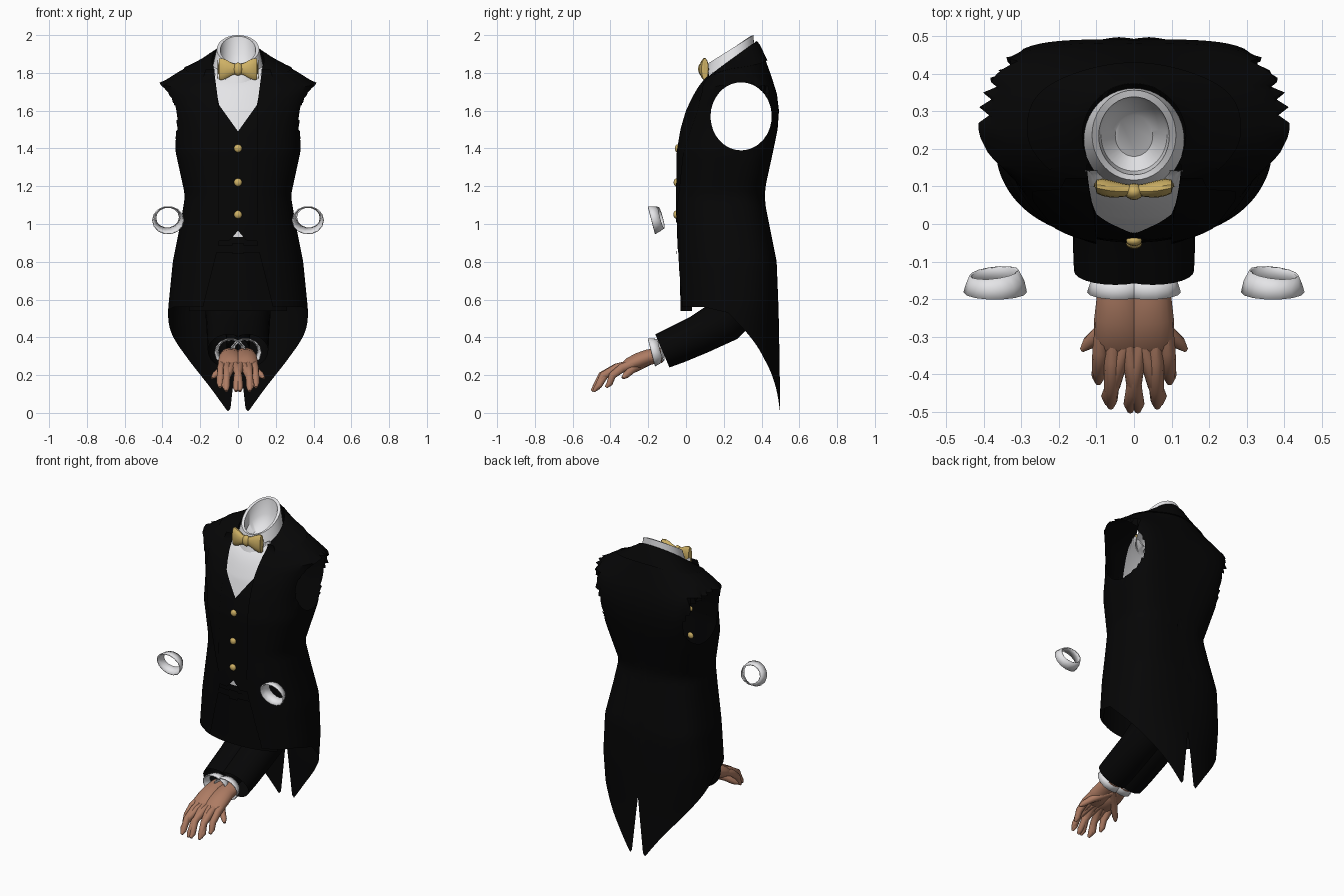
import bpy, bmesh, math
from mathutils import Vector
from mathutils.bvhtree import BVHTree

if "Cube" in bpy.data.objects:
    bpy.data.objects.remove(bpy.data.objects["Cube"])


def material(name, col):
    m = bpy.data.materials.new(name)
    m.diffuse_color = (*col, 1)
    m.use_nodes = True
    m.node_tree.nodes["Principled BSDF"].inputs["Base Color"].default_value = m.diffuse_color
    return m


BLACK = material("black cloth", (0.0017, 0.0017, 0.0018))
WHITE = material("white linen", (0.78, 0.78, 0.80))
GOLD = material("gold satin", (0.62, 0.44, 0.13))
SKIN = material("skin", (0.42, 0.20, 0.125))


def finish(name, bm, mat, mirror=False):
    bmesh.ops.recalc_face_normals(bm, faces=bm.faces)
    me = bpy.data.meshes.new(name)
    bm.to_mesh(me)
    bm.free()
    me.materials.append(mat)
    for p in me.polygons:
        p.use_smooth = True
    me.set_sharp_from_angle(angle=math.radians(40))
    ob = bpy.data.objects.new(name, me)
    bpy.context.collection.objects.link(ob)
    if mirror:
        ob.modifiers.new("Mirror", 'MIRROR').use_mirror_merge = False
    return ob


def interp(table, z):
    """Piecewise linear lookup of a row (key, values...)."""
    if z <= table[0][0]:
        return table[0][1:]
    for a, b in zip(table, table[1:]):
        if z <= b[0]:
            k = (z - a[0]) / (b[0] - a[0])
            return [p + (q - p) * k for p, q in zip(a[1:], b[1:])]
    return table[-1][1:]


def loft(bm, rings, closed=True):
    rows = [[bm.verts.new(p) for p in r] for r in rings]
    n = len(rows[0])
    for a, b in zip(rows, rows[1:]):
        for i in range(n if closed else n - 1):
            j = (i + 1) % n
            bm.faces.new((a[i], a[j], b[j], b[i]))
    return rows


def tube(bm, pts, n=14, caps=True):
    """Sweep ellipses along points (x, y, z, side radius, height radius)."""
    rings = []
    for i, p in enumerate(pts):
        a, b = pts[max(i - 1, 0)], pts[min(i + 1, len(pts) - 1)]
        t = (Vector(b[:3]) - Vector(a[:3])).normalized()
        side = Vector((1, 0, 0)) - t * t.x
        side = side.normalized() if side.length > 0.2 else Vector((0, 1, 0))
        up = t.cross(side)
        rings.append([Vector(p[:3]) + side * p[3] * math.cos(k * math.tau / n)
                      + up * p[4] * math.sin(k * math.tau / n) for k in range(n)])
    rows = loft(bm, rings)
    if caps:
        bm.faces.new(rows[0])
        bm.faces.new(rows[-1])


# ---- Jacket: shell from hem to shoulder line, then on to the tilted neck ----
BODY = [(0, .37, -.04, .50, 2), (.3, .37, -.04, .495, 2), (.55, .37, -.045, .49, 2.5),
        (.8, .345, -.05, .48, 3), (1.0, .305, -.055, .44, 3), (1.15, .28, -.055, .41, 3),
        (1.38, .33, -.05, .46, 3.7), (1.5, .335, -.03, .485, 4.5), (1.6, .355, 0, .492, 5),
        (1.7, .395, .05, .48, 3.6), (1.76, .425, .09, .455, 2.5)]
HEM = [(0, .38), (9, 0), (12, .01), (30, .13), (54, .28), (74, .42), (90, .53), (110, .56)]
OPEN = [(.5, .2), (.7, .15), (.9, .1), (1.45, .1), (1.65, .105), (1.8, .125)]


def body(phi, z):
    w, yf, yb, pb = interp(BODY, z)
    c, s = math.cos(phi), math.sin(phi)
    d, p = (yb - yf) / 2, (pb if s > 0 else 2.3)
    r = (abs(c / w) ** p + abs(s / d) ** p) ** (-1 / p)
    return Vector((r * c, (yf + yb) / 2 + r * s, z))


def tilted(rx, ry, cy, zc, tilt, n=40):
    return [Vector((rx * math.cos(a), cy + ry * math.sin(a), zc + tilt * math.sin(a)))
            for a in (k * math.tau / n for k in range(n))]


N, ROWS, TOP = 128, 40, 8
neck = tilted(.138, .138, .235, 1.867, .1, N)
columns = []
for i in range(N):
    phi = i * math.tau / N
    s = math.sin(phi)
    back = abs((math.degrees(phi) - 90 + 180) % 360 - 180)
    z0 = interp(HEM, back)[0]
    z1 = 1.74 - (.02 * s if s > 0 else .14 * s * s)
    col = [body(phi, z0 + (z1 - z0) * k / ROWS) for k in range(ROWS + 1)]
    for k in range(1, TOP + 1):
        u = k / TOP
        q = col[ROWS].lerp(neck[i], u)
        q.z += .02 * math.sin(math.pi * u)
        col.append(q)
    columns.append(col)
bm = bmesh.new()
rows = loft(bm, list(zip(*columns)))
column_of = {v: i for r in rows for i, v in enumerate(r)}
surface = BVHTree.FromBMesh(bm)


def cut(test, snap):
    """Remove faces by rule and move the new edge onto a clean outline."""
    gone = [f for f in bm.faces if test(f.calc_center_median())]
    edge = {v for f in gone for v in f.verts}
    bmesh.ops.delete(bm, geom=gone, context='FACES')
    for v in edge:
        if v.is_valid:
            snap(v)


def hole(p):
    return math.hypot((p.y - .292) / .162, (p.z - 1.57) / .18)


def snap_hole(v):
    k = 1 / hole(v.co)
    v.co.y, v.co.z = .292 + (v.co.y - .292) * k, 1.57 + (v.co.z - 1.57) * k
    if v.co.z > 1.66 and v.co.y > .28 and column_of[v] % 2:   # frayed shoulder edge
        v.co.x *= .93


def snap_front(v):
    v.co.x = math.copysign(interp(OPEN, v.co.z)[0], v.co.x)


cut(lambda p: abs(p.x) > .2 and hole(p) < 1, snap_hole)
cut(lambda p: p.y < .17 and abs(p.x) < interp(OPEN, p.z)[0], snap_front)
finish("jacket", bm, BLACK)

# ---- Turned jacket collar round the neck ----
bm = bmesh.new()
idx = [i % N for i in range(-9, N // 2 + 10)]
centre = Vector((0, .235, 1.8))
rings = []
for k, off in ((ROWS + 4, .002), (ROWS + 4, .009), (ROWS + 7, .008), (ROWS + 8, .003)):
    rings.append([columns[i][k] + (columns[i][k] - centre).normalized() * off for i in idx])
loft(bm, rings, closed=False)
finish("jacket_collar", bm, BLACK)


# ---- Sheets that follow the front of the body ----
def front(x, z):
    hit = surface.ray_cast(Vector((x, -2, max(z, .58))), Vector((0, 1, 0)))[0]
    return min(hit.y, .13) if hit else .13


def sheet(name, fn, offset, mat, nu=26, nv=24, mirror=False):
    bm = bmesh.new()
    rings = []
    for j in range(nv + 1):
        pts = [fn(i / nu, j / nv) for i in range(nu + 1)]
        rings.append([Vector((x, front(x, z) + offset, z)) for x, z in pts])
    loft(bm, rings, closed=False)
    return finish(name, bm, mat, mirror)


def between(half, low, high):
    def fn(u, v):
        x = (2 * u - 1) * half
        a, b = low(abs(x)), high(abs(x))
        return x, a + (b - a) * v
    return fn


def neckline(x):
    return 1.49 + 1.4 * min(x, .1) + 5 * max(x - .1, 0)


sheet("shirt_front", between(.13, lambda x: neckline(x) - .03, lambda x: 1.755 + .6 * x),
      .012, WHITE)
sheet("shirt_hem", between(.045, lambda x: .93, lambda x: .975), .012, WHITE, nv=2)
sheet("waistcoat", between(.13, lambda x: .965 - 1.2 * x if x < .045 else .91, neckline),
      .006, BLACK)
sheet("trousers_front", between(.26, lambda x: .54, lambda x: .93), .016, BLACK)
sheet("belt", between(.13, lambda x: .85, lambda x: .89), .008, BLACK, nv=2)
sheet("buckle", between(.03, lambda x: .84, lambda x: .9), .002, BLACK, nu=4, nv=2)
LAPEL = [(1.0, .105), (1.3, .19), (1.6, .27), (1.71, .27), (1.73, .2), (1.82, .17)]


def lapel_point(u, v):
    z = 1.0 + .82 * v
    a, b = interp(OPEN, z)[0], interp(LAPEL, z)[0]
    return a + (b - a) * u, z


sheet("lapel", lapel_point, -.007, BLACK, nu=8, nv=40, mirror=True)

# ---- Shirt collar with closed bowl inside ----
bm = bmesh.new()
rows = loft(bm, [tilted(.134, .137, .225, 1.83, .092), tilted(.112, .12, .237, 1.925, .075),
                 tilted(.094, .104, .235, 1.922, .072), tilted(.088, .094, .235, 1.84, .06),
                 tilted(.05, .055, .235, 1.80, .03)])
bm.faces.new(rows[-1])
finish("shirt_collar", bm, WHITE)

# ---- Bow tie ----
bm = bmesh.new()
tube(bm, [(.005, .09, 1.82, .014, .026), (.03, .09, 1.82, .018, .032), (.06, .093, 1.82, .023, .05),
          (.085, .098, 1.82, .023, .06), (.1, .1, 1.82, .018, .058), (.107, .102, 1.82, .008, .05)])
finish("bow_tie_wing", bm, GOLD, mirror=True)


def ball(name, loc, size, mat):
    bm = bmesh.new()
    bmesh.ops.create_uvsphere(bm, u_segments=16, v_segments=10, radius=1)
    bmesh.ops.scale(bm, verts=bm.verts, vec=size)
    bmesh.ops.translate(bm, verts=bm.verts, vec=loc)
    finish(name, bm, mat)


ball("bow_tie_knot", (0, .086, 1.82), (.025, .022, .035), GOLD)
for z in (1.05, 1.22, 1.40):
    ball("waistcoat_button", (0, front(0, z) + .002, z), (.021, .014, .021), GOLD)

# ---- Sleeves, lying low inside the jacket ----
bm = bmesh.new()
tube(bm, [(.04, .3, 1.03, .12, .12), (.04, .3, .87, .13, .155), (.045, .3, .70, .13, .14),
          (.05, .28, .58, .125, .135), (.05, .2, .485, .12, .118), (.05, .07, .415, .115, .105),
          (.05, -.05, .36, .113, .1), (.05, -.125, .328, .11, .095)], n=24, caps=False)
finish("sleeve", bm, BLACK, mirror=True)

# ---- Cuffs: one pair at the wrists, one pair floating beside the waist ----
for name, dx, dz in (("wrist_cuff", -.33, -.70), ("loose_cuff", 0, 0)):
    bm = bmesh.new()
    tube(bm, [(.373 + dx, -.13, 1.034 + dz, .066, .06), (.37 + dx, -.155, 1.027 + dz, .078, .07),
              (.37 + dx, -.182, 1.02 + dz, .085, .078)], n=14, caps=False)
    ob = finish(name, bm, WHITE, mirror=True)
    ob.modifiers.new("Thickness", 'SOLIDIFY').thickness = .006

# ---- Hands: palm, four fingers and thumb, mirrored so they overlap ----
bm = bmesh.new()
tube(bm, [(.04, -.13, .305, .055, .04), (.04, -.2, .295, .06, .042), (.04, -.25, .275, .066, .044),
          (.038, -.30, .255, .068, .038), (.038, -.335, .24, .058, .022)], n=18)
FINGERS = [(-.015, -.07, -.475, .125), (.02, -.01, -.495, .115),
           (.054, .062, -.485, .115), (.085, .095, -.42, .135)]
for x0, x1, y1, z1 in FINGERS:
    tube(bm, [(x0, -.28, .26, .02, .024), (x0 * .6 + x1 * .4, -.17 + y1 * .4, .238, .022, .025),
              (x0 * .25 + x1 * .75, -.075 + y1 * .75, .198, .02, .021),
              (x1, y1 + .015, z1 + .02, .018, .017), (x1, y1 - .004, z1, .008, .008)], n=10)
tube(bm, [(.0, -.2, .28, .03, .03), (-.045, -.245, .255, .028, .028), (-.085, -.285, .23, .021, .022),
          (-.122, -.318, .2, .017, .018), (-.138, -.335, .185, .007, .008)], n=10)
finish("hand", bm, SKIN, mirror=True)
